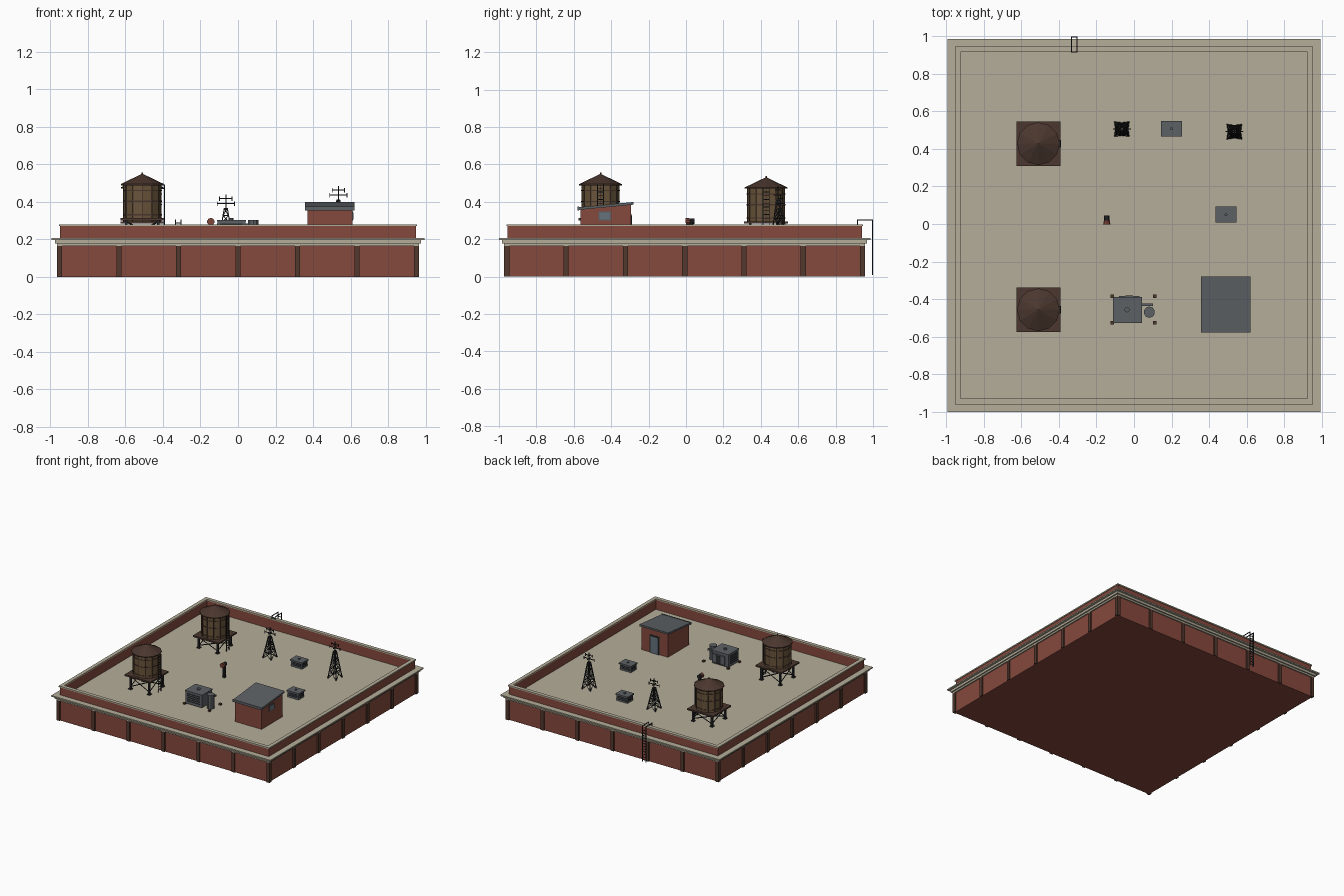
import bpy, bmesh, math
from mathutils import Vector

cube = bpy.data.objects.get("Cube")
if cube:
    bpy.data.objects.remove(cube, do_unlink=True)


def material(name, r, g, b):
    m = bpy.data.materials.new(name)
    m.use_nodes = True
    m.diffuse_color = (r, g, b, 1)
    m.node_tree.nodes["Principled BSDF"].inputs["Base Color"].default_value = (r, g, b, 1)
    return m


BRICK = material("brick red", 0.235, 0.066, 0.046)
BROWN = material("pilaster brown", 0.085, 0.04, 0.027)
STONE = material("pale stone", 0.46, 0.42, 0.32)
WOOD = material("tank wood", 0.14, 0.088, 0.042)
SHINGLE = material("dark shingle brown", 0.07, 0.038, 0.028)
METAL = material("grey metal", 0.11, 0.12, 0.13)
IRON = material("dark iron", 0.022, 0.023, 0.025)
GLASS = material("window blue grey", 0.13, 0.17, 0.2)
FLOOR = 0.19
MID_Y = -0.007


class Part:
    """Collects simple solids into one mesh object."""
    def __init__(self, name, mat):
        self.name, self.mat, self.bm = name, mat, bmesh.new()

    def box(self, x0, x1, y0, y1, z0, z1):
        vs = bmesh.ops.create_cube(self.bm, size=1)["verts"]
        for v in vs:
            v.co = Vector((x1 if v.co.x > 0 else x0, y1 if v.co.y > 0 else y0,
                           z1 if v.co.z > 0 else z0))
        return vs

    def block(self, x, y, w, d, z0, z1):
        return self.box(x - w / 2, x + w / 2, y - d / 2, y + d / 2, z0, z1)

    def rod(self, a, b, r, sides=4, r2=None):
        a, b = Vector(a), Vector(b)
        vs = bmesh.ops.create_cone(self.bm, cap_ends=True, segments=sides, radius1=r,
                                   radius2=r if r2 is None else r2, depth=(b - a).length)["verts"]
        q = (b - a).to_track_quat("Z", "Y")
        for v in vs:
            v.co = q @ v.co + (a + b) / 2

    def ring(self, outer, inner, z0, z1):
        for s in (-1, 1):
            self.box(-outer, outer, *sorted((MID_Y + s * inner, MID_Y + s * outer)), z0, z1)
            self.box(*sorted((s * inner, s * outer)), MID_Y - inner, MID_Y + inner, z0, z1)

    def done(self):
        me = bpy.data.meshes.new(self.name)
        self.bm.to_mesh(me)
        self.bm.free()
        me.materials.append(self.mat)
        ob = bpy.data.objects.new(self.name, me)
        bpy.context.collection.objects.link(ob)


# Building shell
p = Part("building_walls", BRICK)
p.block(0, MID_Y, 1.91, 1.91, 0, 0.168)
p.ring(0.948, 0.928, 0.168, 0.272)
p.done()

p = Part("roof_deck", STONE)
p.block(0, MID_Y, 1.856, 1.856, 0.168, FLOOR)
p.done()

p = Part("cornice_and_coping", STONE)
for half, z0, z1 in ((0.965, 0.165, 0.178), (0.976, 0.178, 0.196), (0.994, 0.196, 0.206)):
    p.ring(half, 0.94, z0, z1)
p.ring(0.954, 0.924, 0.27, 0.28)
p.done()

p = Part("pilasters", BROWN)
for i in range(-3, 4):
    t = i * 0.317
    for s in (-1, 1):
        p.block(t, MID_Y + s * 0.953, 0.028, 0.024, 0, 0.166)
        p.block(s * 0.953, MID_Y + t, 0.024, 0.028, 0, 0.166)
p.done()


# Water tanks
def water_tank(label, cx, cy, drop):
    deck, eave = 0.313 - drop, 0.492 - drop
    legs = Part(label + "_stand", IRON)
    h = 0.085
    corners = [(-h, -h), (h, -h), (h, h), (-h, h)]
    for i, (x, y) in enumerate(corners):
        x2, y2 = corners[(i + 1) % 4]
        legs.block(cx + x, cy + y, 0.014, 0.014, FLOOR, deck - 0.012)
        legs.block(cx + x, cy + y, 0.026, 0.026, FLOOR, FLOOR + 0.006)
        a, b = (cx + x, cy + y), (cx + x2, cy + y2)
        legs.rod((*a, FLOOR + 0.02), (*b, deck - 0.02), 0.004)
        legs.rod((*b, FLOOR + 0.02), (*a, deck - 0.02), 0.004)
    legs.done()

    deck_part = Part(label + "_platform", SHINGLE)
    deck_part.block(cx, cy, 0.235, 0.235, deck - 0.012, deck)
    deck_part.done()

    barrel = Part(label + "_barrel", WOOD)
    barrel.rod((cx, cy, deck), (cx, cy, eave), 0.101, 12)
    barrel.done()

    hoops = Part(label + "_hoops_and_battens", SHINGLE)
    for f in (0.1, 0.5, 0.82):
        z = deck + f * (eave - deck)
        hoops.rod((cx, cy, z - 0.003), (cx, cy, z + 0.003), 0.104, 12)
    for i in range(12):
        a = math.tau * i / 12
        x, y = cx + 0.1 * math.cos(a), cy + 0.1 * math.sin(a)
        hoops.block(x, y, 0.005, 0.005, deck, eave)
    hoops.done()

    cap = Part(label + "_roof", SHINGLE)
    cap.rod((cx, cy, eave - 0.004), (cx, cy, eave + 0.003), 0.114, 12)
    cap.rod((cx, cy, eave + 0.003), (cx, cy, eave + 0.056), 0.114, 12, 0.004)
    cap.rod((cx, cy, eave + 0.05), (cx, cy, eave + 0.064), 0.004, 6)
    cap.done()

    steps = Part(label + "_ladder", IRON)
    lx = cx + 0.118
    for s in (-1, 1):
        steps.block(lx, cy + s * 0.017, 0.005, 0.005, FLOOR, eave)
        steps.box(cx + 0.09, lx, cy + s * 0.017 - 0.002, cy + s * 0.017 + 0.002, eave - 0.005, eave)
    for i in range(14):
        z = FLOOR + 0.02 + i * 0.02
        if z < eave:
            steps.block(lx, cy, 0.004, 0.034, z, z + 0.004)
    steps.done()


water_tank("front_water_tank", -0.51, -0.457, 0)
water_tank("back_water_tank", -0.51, 0.428, 0.018)


# Lattice antenna towers
def antenna(label, cx, cy, top):
    p = Part(label, IRON)
    neck = top - 0.075
    span = neck - FLOOR

    def at(i, f):
        w = 0.038 * (1 - f) + 0.008 * f
        sx, sy = ((-1, -1), (1, -1), (1, 1), (-1, 1))[i % 4]
        return (cx + sx * w, cy + sy * w, FLOOR + f * span)

    levels = (0, 0.3, 0.55, 0.78, 1)
    for i in range(4):
        p.rod(at(i, 0), at(i, 1), 0.004)
        for lo, hi in zip(levels, levels[1:]):
            p.rod(at(i, lo), at(i + 1, hi), 0.0025)
            p.rod(at(i + 1, lo), at(i, hi), 0.0025)
            p.rod(at(i, hi), at(i + 1, hi), 0.0025)
    p.rod((cx, cy, neck - 0.02), (cx, cy, top), 0.003, 6)
    for drop, w in ((0.052, 0.046), (0.024, 0.033)):
        z = top - drop
        p.block(cx, cy, 2 * w, 0.005, z, z + 0.005)
        p.block(cx, cy, 0.005, w, z, z + 0.005)
        for s in (-1, 1):
            p.block(cx + s * w, cy, 0.004, 0.004, z - 0.011, z + 0.013)
    p.done()


antenna("left_antenna", 0.535, 0.492, 0.485)
antenna("right_antenna", -0.065, 0.506, 0.44)

# Stair hut with sloped roof
p = Part("hut_walls", BRICK)
for v in p.box(0.37, 0.61, -0.565, -0.295, FLOOR, 0.36):
    if v.co.z > 0.3 and v.co.y > -0.4:
        v.co.z = 0.385
p.done()
p = Part("hut_roof", METAL)
for v in p.box(0.358, 0.62, -0.575, -0.28, 0.357, 0.371):
    if v.co.y > -0.4:
        v.co.z += 0.028
p.box(0.356, 0.622, -0.579, -0.572, 0.354, 0.374)
p.done()
p = Part("hut_door_frame", IRON)
p.box(0.445, 0.535, -0.295, -0.291, FLOOR, 0.335)
p.done()
p = Part("hut_window_frames", METAL)
p.box(0.609, 0.613, -0.469, -0.401, 0.299, 0.349)
p.done()
p = Part("hut_door_and_window", GLASS)
p.box(0.455, 0.525, -0.293, -0.288, FLOOR, 0.327)
p.box(0.61, 0.616, -0.462, -0.408, 0.306, 0.342)
p.done()

# Large cooling unit with side drum
p = Part("cooling_unit", METAL)
p.box(-0.11, 0.04, -0.525, -0.392, FLOOR + 0.008, 0.3)
p.box(-0.113, 0.043, -0.528, -0.389, 0.296, 0.304)
p.rod((-0.037, -0.457, 0.304), (-0.037, -0.457, 0.314), 0.014, 10)
p.rod((0.082, -0.47, FLOOR), (0.082, -0.47, 0.302), 0.03, 10)
p.box(0.03, 0.1, -0.437, -0.424, 0.27, 0.285)
p.box(-0.08, 0.03, -0.393, -0.383, 0.21, 0.28)
p.done()
p = Part("cooling_unit_grilles", IRON)
for i in range(5):
    z = 0.218 + i * 0.015
    p.box(-0.095, 0.025, -0.528, -0.524, z, z + 0.006)
    p.box(-0.113, -0.109, -0.51, -0.41, z, z + 0.006)
p.box(-0.045, -0.005, -0.385, -0.381, 0.21, 0.275)
p.done()
p = Part("cooling_unit_feet", BROWN)
for x in (-0.115, 0.11):
    for y in (-0.527, -0.385):
        p.block(x, y, 0.018, 0.018, FLOOR, FLOOR + 0.012)
p.done()

# Small roof vents
for label, x, y in (("back_roof_vent", 0.2, 0.508), ("side_roof_vent", 0.49, 0.05)):
    p = Part(label, METAL)
    p.block(x, y, 0.1, 0.072, FLOOR, 0.24)
    p.block(x, y, 0.112, 0.084, 0.236, 0.246)
    p.rod((x, y, 0.246), (x, y, 0.254), 0.008, 8)
    p.done()
    p = Part(label + "_grilles", IRON)
    for z in (0.203, 0.214, 0.225):
        p.block(x, y, 0.08, 0.077, z, z + 0.005)
        p.block(x, y, 0.105, 0.054, z, z + 0.005)
    p.done()

# Bent exhaust pipe
p = Part("exhaust_pipe", IRON)
p.rod((-0.145, 0.028, FLOOR), (-0.145, 0.028, 0.3), 0.013, 10)
p.rod((-0.145, 0.045, 0.296), (-0.145, 0.005, 0.296), 0.015, 10)
p.done()
p = Part("exhaust_hood", BRICK)
p.rod((-0.145, 0.02, 0.296), (-0.145, -0.002, 0.294), 0.016, 10, 0.02)
p.done()

# Wall ladder hooked over the parapet
p = Part("wall_ladder", IRON)
for x in (-0.334, -0.304):
    p.block(x, 0.997, 0.005, 0.006, 0.01, 0.305)
    p.box(x - 0.0025, x + 0.0025, 0.915, 1.0, 0.3, 0.305)
    p.block(x, 0.917, 0.005, 0.005, 0.275, 0.305)
for i in range(12):
    p.block(-0.319, 0.997, 0.03, 0.004, 0.025 + i * 0.022, 0.029 + i * 0.022)
p.block(-0.319, 0.917, 0.03, 0.004, 0.285, 0.289)
p.done()
